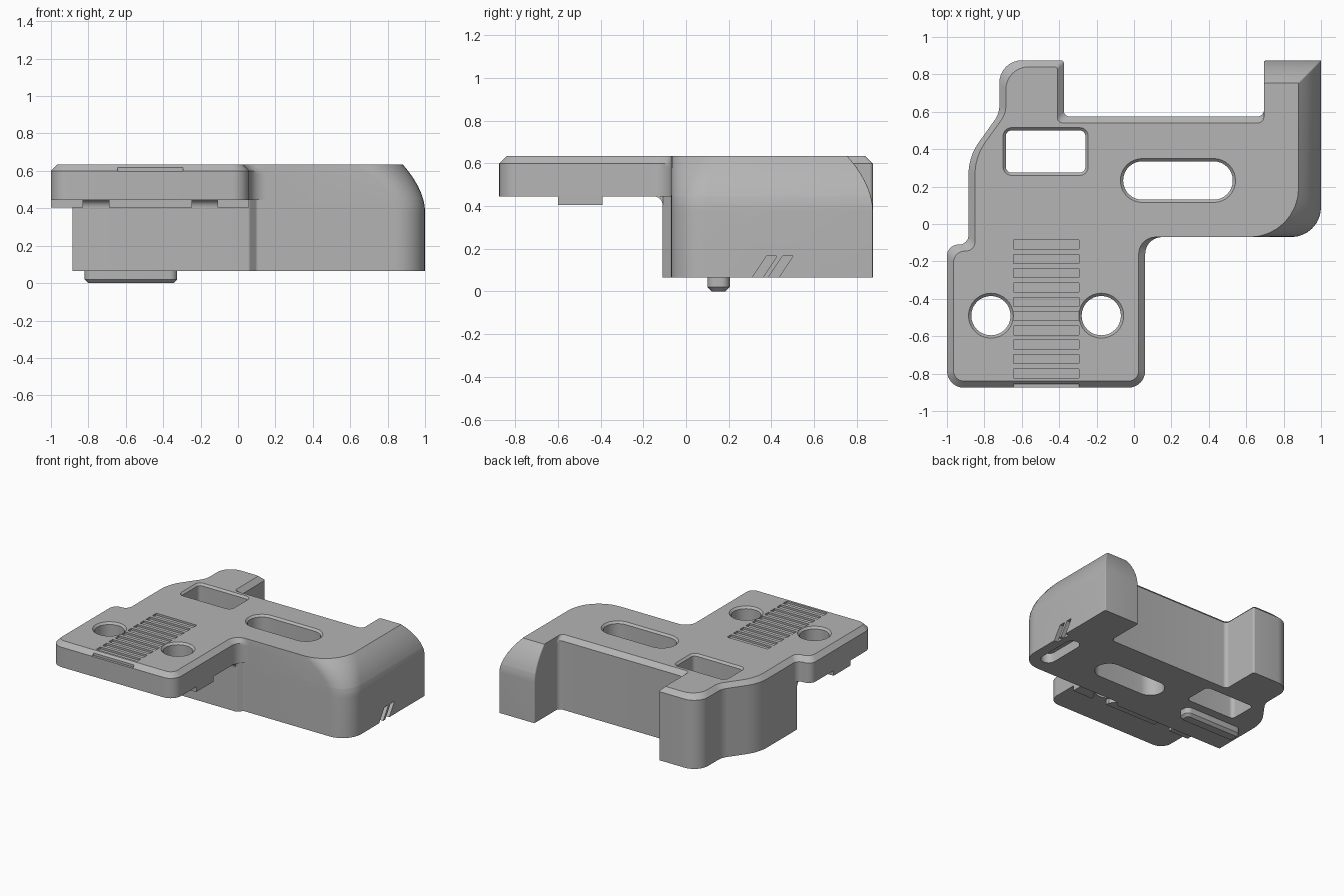
import bpy, bmesh, math
from mathutils import Vector

cube = bpy.data.objects.get("Cube")
if cube:
    bpy.data.objects.remove(cube, do_unlink=True)

grey = bpy.data.materials.new("matte grey")
grey.use_nodes = True
colour = (0.46, 0.46, 0.46, 1)
grey.diffuse_color = colour
grey.node_tree.nodes["Principled BSDF"].inputs["Base Color"].default_value = colour


def rounded(corners, n=8):
    """Closed outline whose corners (x, y, radius) become arcs."""
    pts = []
    for i, (x, y, r) in enumerate(corners):
        p = Vector((x, y))
        u = (Vector(corners[i - 1][:2]) - p).normalized()
        v = (Vector(corners[(i + 1) % len(corners)][:2]) - p).normalized()
        half = u.angle(v) / 2
        centre = p + (u + v).normalized() * r / math.sin(half)
        a = p + u * r / math.tan(half) - centre
        b = p + v * r / math.tan(half) - centre
        phi = math.pi - 2 * half
        for k in range(n + 1):
            s = k / n
            pts.append(centre + (a * math.sin((1 - s) * phi) + b * math.sin(s * phi)) / math.sin(phi))
    return pts


def make(name, rings):
    """Solid skinned through rings of equal length."""
    bm = bmesh.new()
    rows = [[bm.verts.new(p) for p in ring] for ring in rings]
    for low, high in zip(rows, rows[1:]):
        for i in range(len(low)):
            bm.faces.new((low[i - 1], low[i], high[i], high[i - 1]))
    bm.faces.new(rows[0][::-1])
    bm.faces.new(rows[-1])
    bmesh.ops.recalc_face_normals(bm, faces=bm.faces[:])
    mesh = bpy.data.meshes.new(name)
    bm.to_mesh(mesh)
    bm.free()
    mesh.materials.append(grey)
    obj = bpy.data.objects.new(name, mesh)
    bpy.context.collection.objects.link(obj)
    return obj


def loft(name, levels, outline):
    return make(name, [[(p.x, p.y, z) for p in outline(z)] for z in levels])


def rect(x0, x1, y0, y1, r, grow=0.0):
    x0, x1, y0, y1, r = x0 - grow, x1 + grow, y0 - grow, y1 + grow, r + grow
    return rounded([(x0, y0, r), (x1, y0, r), (x1, y1, r), (x0, y1, r)])


def box(name, x0, x1, y0, y1, z0, z1):
    return make(name, [[(x0, y0, z), (x1, y0, z), (x1, y1, z), (x0, y1, z)] for z in (z0, z1)])


def extrude_x(name, profile, x0, x1):
    return make(name, [[(x, y, z) for y, z in profile] for x in (x0, x1)])


# Outline shared by body and top: rounded left arm, recess, right arm, swept flank
def arms(z):
    c = max(0, z - 0.6)
    d = 0.12 * max(0, (z - 0.38) / 0.255) ** 1.9
    return [(1 - d, -0.07, 0.16 + 0.85 * d), (1 - d, 0.875 - d, 0.006),
            (0.695, 0.875 - d, 0.012), (0.695, 0.575 - c, 0.035),
            (-0.375 - c, 0.575 - c, 0.03), (-0.375 - c, 0.875 - c, 0.015),
            (-0.72 + c, 0.875 - c, 0.12), (-0.72 + c, 0.59, 0.13),
            (-0.885 + c, 0.36, 0.3)]


def body_outline(z):
    return rounded([(-0.885, -0.11, 0.005), (0.06, -0.11, 0.02), (0.1, -0.07, 0.02)] + arms(z))


def top_outline(z):
    c = max(0, z - 0.6)
    return rounded([(-0.885 + c, -0.11 - c, 0.05), (-1 + c, -0.11 - c, 0.06),
                    (-1 + c, -0.875 + c, 0.09 - c), (0.06 - c, -0.875 + c, 0.09 - c),
                    (0.06 - c, -0.07, 0.09)] + arms(z))


body = loft("main_body", [0.065, 0.38, 0.4, 0.42, 0.445], body_outline)
top = loft("top_plate", [0.445, 0.48, 0.52, 0.56, 0.58, 0.6, 0.618, 0.635], top_outline)

# Clamping pads under the plate
pads = [box(name, x0, x1, -0.6, -0.39, 0.405, 0.446) for name, x0, x1 in
        (("right_pad", -1, -0.83), ("middle_pad", -0.69, -0.245), ("left_pad", -0.11, 0.06))]

# Concave fillet between body front and plate underside
arc = [(-0.15 + 0.04 * math.cos(a), 0.405 + 0.04 * math.sin(a))
       for a in (k * math.pi / 16 for k in range(9))]
fillet = extrude_x("underside_fillet", arc + [(-0.1, 0.446), (-0.1, 0.405)], -0.885, 0.06)

# Locating rail under the body
rail = loft("foot_rail", [0, 0.02, 0.066],
            lambda z: rect(-0.82, -0.325, 0.1, 0.205, 0.04, -max(0, 0.02 - z)))


# Cutters
def through(name, x0, x1, y0, y1, r):
    return loft(name, [-0.1, 0.62, 0.65],
                lambda z: rect(x0, x1, y0, y1, r, max(0, z - 0.62)))


window = through("window_cutter", -0.685, -0.26, 0.275, 0.5, 0.03)
slot = through("slot_cutter", -0.058, 0.528, 0.13, 0.335, 0.102)
holes = [through("hole_cutter", x - 0.105, x + 0.105, -0.595, -0.385, 0.1045)
         for x in (-0.765, -0.175)]
grooves = [box("groove_cutter", -0.645, -0.295, y - 0.024, y + 0.024, 0.62, 0.7)
           for y in (-0.11 - 0.0765 * k for k in range(10))]
grooves.append(box("edge_groove_cutter", -0.645, -0.295, -0.9, -0.856, 0.6, 0.7))

slashes = []
for y in (0.31, 0.385):
    lean = [(y - 0.02, 0.035), (y + 0.03, 0.035), (y + 0.115, 0.165), (y + 0.066, 0.165)]
    slashes.append(extrude_x("slash_cutter", lean, 0.97, 1.1))
pocket = loft("pocket_cutter", [0, 0.14], lambda z: rect(0.81, 0.92, 0.03, 0.4, 0.054))


def cut(target, cutters):
    bpy.context.view_layer.objects.active = target
    for cutter in cutters:
        mod = target.modifiers.new("cut", "BOOLEAN")
        mod.operation = "DIFFERENCE"
        mod.solver = "EXACT"
        mod.object = cutter
        bpy.ops.object.modifier_apply(modifier=mod.name)


cut(body, [window, slot, pocket] + slashes)
cut(top, [window, slot] + holes + grooves)
for pad in pads:
    cut(pad, holes)
for cutter in [window, slot, pocket] + holes + grooves + slashes:
    bpy.data.objects.remove(cutter, do_unlink=True)

# Smooth curved walls, keep machined edges crisp
for obj in bpy.context.view_layer.objects:
    obj.select_set(False)
for obj in [body, top, fillet, rail] + pads:
    obj.select_set(True)
bpy.context.view_layer.objects.active = body
bpy.ops.object.shade_smooth_by_angle(angle=math.radians(28))
